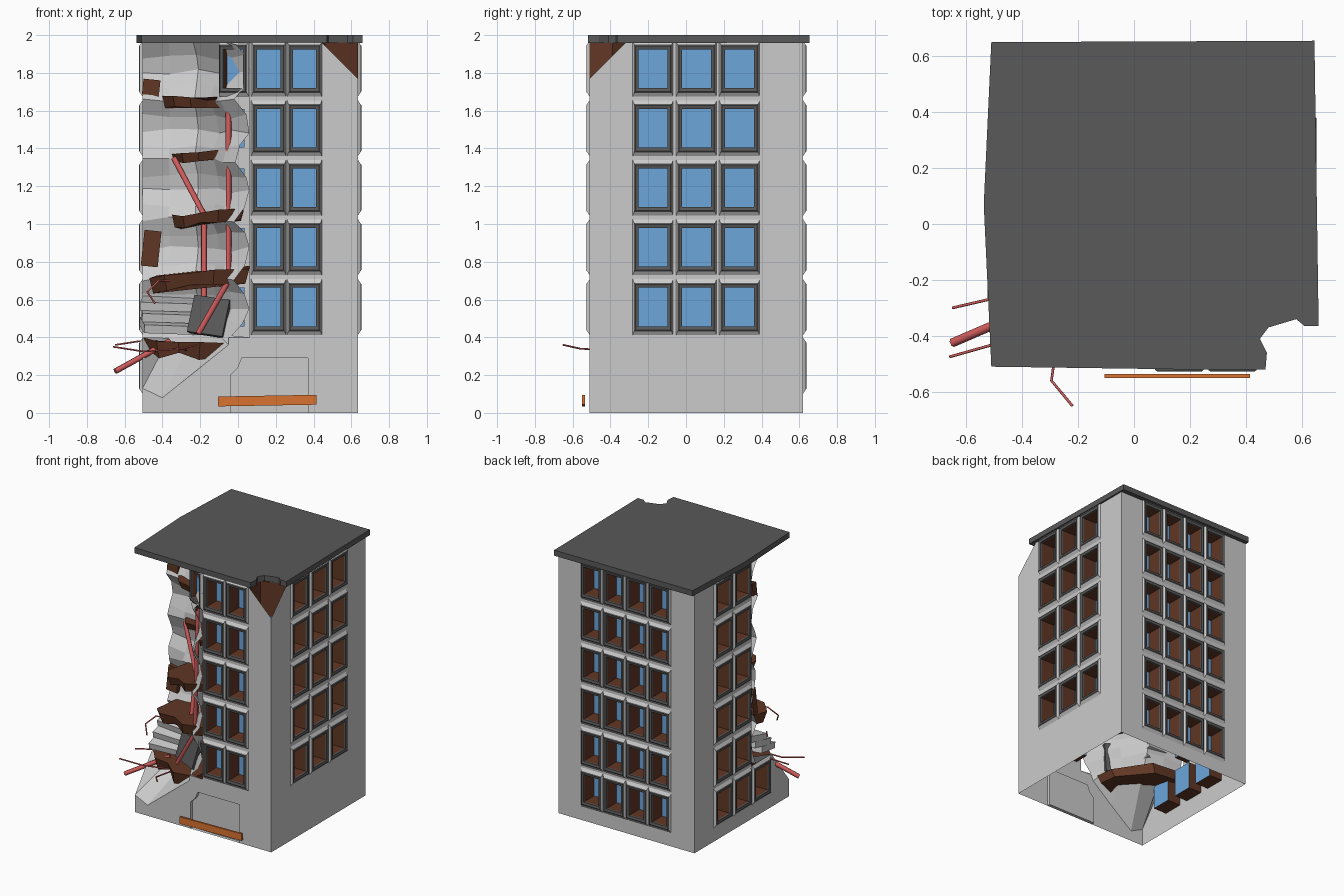
import bpy, bmesh, random
from math import radians
from mathutils import Matrix, Vector

if "Cube" in bpy.data.objects:
    bpy.data.objects.remove(bpy.data.objects["Cube"])

random.seed(4)
ROWS = [1.822, 1.507, 1.192, 0.877, 0.56, 0.25]
HH = 0.103            # half height of a window opening
DEPTH = 0.11


def mat(name, r, g, b):
    m = bpy.data.materials.new(name)
    m.diffuse_color = (r, g, b, 1)
    m.use_nodes = True
    m.node_tree.nodes["Principled BSDF"].inputs["Base Color"].default_value = m.diffuse_color
    return m


BROWN = mat("brown", 0.12, 0.038, 0.018)
BLUE = mat("blue", 0.15, 0.38, 0.7)
DARK = mat("dark_grey", 0.1, 0.1, 0.1)
RED = mat("red", 0.65, 0.11, 0.11)
ORANGE = mat("orange", 0.7, 0.17, 0.03)


def finish(name, bm, material=None, recalc=False):
    if recalc:
        bmesh.ops.recalc_face_normals(bm, faces=bm.faces)
    me = bpy.data.meshes.new(name)
    bm.to_mesh(me)
    bm.free()
    if material:
        me.materials.append(material)
    ob = bpy.data.objects.new(name, me)
    bpy.context.collection.objects.link(ob)
    return ob


def face(bm, pts, m=Matrix()):
    return bm.faces.new([bm.verts.new(m @ Vector(p)) for p in pts])


def loft(bm, loops, m=Matrix(), closed=True):
    """Join equal-length point loops with quads."""
    vs = [[bm.verts.new(m @ Vector(p)) for p in lp] for lp in loops]
    n = len(vs[0])
    for a, b in zip(vs, vs[1:]):
        for i in range(n if closed else n - 1):
            j = (i + 1) % n
            bm.faces.new((a[i], a[j], b[j], b[i]))
    return vs


def rect(u, z, hw, hh, d):
    return [(u - hw, d, z - hh), (u + hw, d, z - hh), (u + hw, d, z + hh), (u - hw, d, z + hh)]


def prism(name, outline, z0, z1, material=None):
    bm = bmesh.new()
    a, b = loft(bm, [[(x, y, z0) for x, y in outline], [(x, y, z1) for x, y in outline]])
    bm.faces.new(a[::-1])
    bm.faces.new(b)
    return finish(name, bm, material, True)


def box(name, loc, size, rot=(0, 0, 0), material=None):
    bm = bmesh.new()
    bmesh.ops.create_cube(bm, size=1)
    ob = finish(name, bm, material)
    ob.location, ob.scale = loc, size
    ob.rotation_euler = [radians(a) for a in rot]
    return ob


walls, frames, pockets, panes = (bmesh.new() for _ in range(4))


def cells(m, u0, u1, z0, z1, holes):
    """Flat wall sheet with rectangular openings (u, z, half width, half height)."""
    us = sorted({u0, u1} | {h[0] + s * h[2] for h in holes for s in (-1, 1)})
    zs = sorted({z0, z1} | {h[1] + s * h[3] for h in holes for s in (-1, 1)})
    for a, b in zip(us, us[1:]):
        for c, d in zip(zs, zs[1:]):
            u, z = (a + b) / 2, (c + d) / 2
            if not any(abs(u - h[0]) < h[2] and abs(z - h[1]) < h[3] for h in holes):
                face(walls, [(a, 0, c), (b, 0, c), (b, 0, d), (a, 0, d)], m)


def window(m, u, z, hw, depth=DEPTH):
    loft(walls, [rect(u, z, hw + .03, HH + .045, 0), rect(u, z, hw + .023, HH + .025, -.013)], m)
    loft(frames, [rect(u, z, hw + .023, HH + .025, -.013), rect(u, z, hw + .016, HH + .018, -.018),
                  rect(u, z, hw, HH, -.014), rect(u, z, hw, HH, 0)], m)
    loft(pockets, [rect(u, z, hw, HH, 0), rect(u, z, hw, HH, depth)], m)
    face(panes, rect(u, z, hw, HH, depth), m)


def wall(m, u0, u1, z0, z1, cols, rows, hw):
    holes = [(u, z, hw, HH) for u in cols for z in rows]
    cells(m, u0, u1, z0, z1, holes)
    for h in holes:
        window(m, h[0], h[1], hw)


def side(x, y, deg):
    return Matrix.Translation((x, y, 0)) @ Matrix.Rotation(radians(deg), 4, 'Z')


FRONT, RIGHT = side(0, -.51, 0), side(.635, 0, 90)
BACK, LEFT = side(0, .62, 180), side(-.505, 0, 270)
wall(FRONT, .06, .635, .4, 1.96, [.162, .352], ROWS[:5], .062)
wall(RIGHT, -.51, .62, 0, 1.96, [-.175, .055, .283], ROWS[:5], .077)
wall(BACK, -.635, .505, 0, 1.96, [-.352, -.162, .028, .218], ROWS, .062)
wall(LEFT, -.62, .06, .4, 1.96, [-.283, -.055], ROWS[:5], .077)
wall(LEFT, -.62, .30, 0, .4, [-.283, -.055, .175], ROWS[5:], .077)

# front ground floor with door recess, and broken wall stubs at the corner
cells(FRONT, -.05, .635, 0, .4, [(.165, .145, .205, .145)])
door = [(-.04, 0), (.37, 0), (.37, .29), (.02, .29), (.0, .24), (-.04, .2)]
loops = loft(walls, [[(u, d, z) for u, z in door] for d in (0, .025)], FRONT)
walls.faces.new(loops[1])
face(walls, [(-.04, 0, .2), (0, 0, .24), (.02, 0, .29), (-.04, 0, .29)], FRONT)
face(walls, [(-.505, 0, 0), (-.05, 0, 0), (-.05, 0, .36), (-.4, 0, .08), (-.505, 0, .13)], FRONT)
face(walls, [(.3, 0, 0), (.51, 0, 0), (.51, 0, .13), (.3, 0, .4)], LEFT)

# chipped upper corner, with the upright inner surface seen through it
for bm in (walls, frames):
    bmesh.ops.bisect_plane(bm, geom=bm.verts[:] + bm.edges[:] + bm.faces[:], plane_co=(.635, -.51, 1.77),
                           plane_no=(1, -1, 1), clear_outer=True)
bm = bmesh.new()
chip = [(.445, -.51), (.46, -.39), (.575, -.345), (.635, -.32)]
loft(bm, [[(x, y, z) for x, y in chip] for z in (1.7, 1.96)], closed=False)
finish("chipped_corner", bm, BROWN)

# bent top window at the edge of the collapse
window(side(.055, -.505, -28), -.085, ROWS[0], .06, .03)

finish("walls", walls)
finish("window_frames", frames, DARK)
finish("window_reveals", pockets, BROWN)
finish("window_panes", panes, BLUE)

# torn inner surface of the collapsed corner, scalloped at each floor
plan = [(-.505, -.06), (-.36, -.08), (-.21, -.1), (-.1, -.27), (-.03, -.4), (.06, -.51)]
push = [(0, -1), (-.1, -.7), (-.3, -.8), (-.6, -.5), (-.9, -.3), (-1, 0)]
levels = [[(-.505, -.3, .4), (-.505, -.51, .13), (-.4, -.51, .08), (-.22, -.51, .22), (-.05, -.51, .36), (.06, -.51, .4)]]
for i in range(21):
    z = .4 + 1.56 * i / 20
    near = min(abs(z - f) for f in (.4, .72, 1.04, 1.36, 1.66, 1.96))
    bulge = .08 * max(0, 1 - near / .13)
    levels.append([(x + p * bulge * random.uniform(.6, 1.2), y + q * bulge * random.uniform(.6, 1.2),
                    z + random.uniform(-.015, .015)) for (x, y), (p, q) in zip(plan, push)])
bm = bmesh.new()
loft(bm, levels, closed=False)
finish("torn_interior", bm)

# roof slab with a bite out of the front right corner
prism("roof", [(-.51, -.51), (.2, -.52), (.47, -.52), (.475, -.46), (.45, -.41), (.48, -.37), (.58, -.34),
               (.61, -.365), (.66, -.365), (.645, .655), (-.51, .65), (-.537, .07)], 1.958, 2.0, DARK)

# broken floor slabs: left x, right x, height at left, height at right, thickness, left edge y
for i, (x0, x1, za, zb, t, yl) in enumerate([(-.5, -.04, .39, .36, .08, -.3), (-.47, .06, .72, .77, .07, -.3),
                                             (-.35, .03, 1.04, 1.08, .06, -.34), (-.35, 0, 1.36, 1.4, .05, -.13),
                                             (-.4, -.03, 1.67, 1.66, .055, -.14)]):
    w = x1 - x0
    out = [(x0, yl), (x0 + .15 * w, yl - .08), (x0 + .4 * w, yl - .09), (x0 + .65 * w, max(yl - .19, -.5)),
           (x1, -.45), (x1, -.3), (x0 + .6 * w, -.06), (x0 + .05, -.06)]
    bm = bmesh.new()
    top = [(x, y, za + (zb - za) * (x - x0) / w + random.uniform(-.012, .012)) for x, y in out]
    low = [(x0 + w / 2 + (x - x0 - w / 2) * .92, y + .02, z - t * random.uniform(.7, 1.2))
           for x, y, z in top]
    a, b = loft(bm, [low, top])
    bm.faces.new(a[::-1])
    bm.faces.new(b)
    finish(f"broken_floor_{i + 1}", bm, BROWN, True)

# remains of torn window reveals and loose concrete
for i, (z, h) in enumerate([(.87, .19), (1.72, .09)]):
    box(f"torn_reveal_{i + 1}", (-.46, -.1, z), (.09, .05, h), (0, 6, 0), BROWN)
for i, z in enumerate((.46, .52, .58)):
    box(f"fallen_panel_{i + 1}", (-.36, -.24 + .05 * i, z), (.3, .2, .045), (12, 2, 8 - 6 * i))
box("fallen_block", (-.15, -.36, .51), (.2, .05, .2), (-12, 8, -20), DARK)


def rod(name, pts, r):
    cu = bpy.data.curves.new(name, 'CURVE')
    cu.dimensions = '3D'
    cu.bevel_depth, cu.bevel_resolution, cu.use_fill_caps = r, 1, True
    sp = cu.splines.new('POLY')
    sp.points.add(len(pts) - 1)
    for p, co in zip(sp.points, pts):
        p.co = (*co, 1)
    cu.materials.append(RED)
    ob = bpy.data.objects.new(name, cu)
    bpy.context.collection.objects.link(ob)
    bpy.ops.object.select_all(action='DESELECT')
    ob.select_set(True)
    bpy.context.view_layer.objects.active = ob
    bpy.ops.object.convert(target='MESH')


# exposed steel bars and thin wires
rod("steel_bar_1", [(-.05, -.41, 1.63), (-.05, -.44, .7), (-.21, -.43, .42)], .015)
rod("steel_bar_2", [(-.34, -.15, 1.35), (-.18, -.25, 1.05), (-.18, -.35, .42)], .015)
rod("steel_bar_3", [(-.65, -.425, .22), (-.36, -.3, .38)], .016)
rod("wire_1", [(-.65, -.3, .36), (-.52, -.27, .38), (-.3, -.25, .37)], .005)
rod("wire_2", [(-.66, -.475, .35), (-.5, -.43, .325), (-.3, -.4, .34)], .005)
rod("wire_3", [(-.22, -.65, .36), (-.295, -.56, .34), (-.27, -.38, .33)], .005)
rod("wire_4", [(-.44, -.46, .58), (-.48, -.42, .64), (-.42, -.38, .7), (-.3, -.36, .7)], .005)

# plank across the door
box("door_plank", (.155, -.543, .065), (.52, .014, .052), (0, -1, 0), ORANGE)
